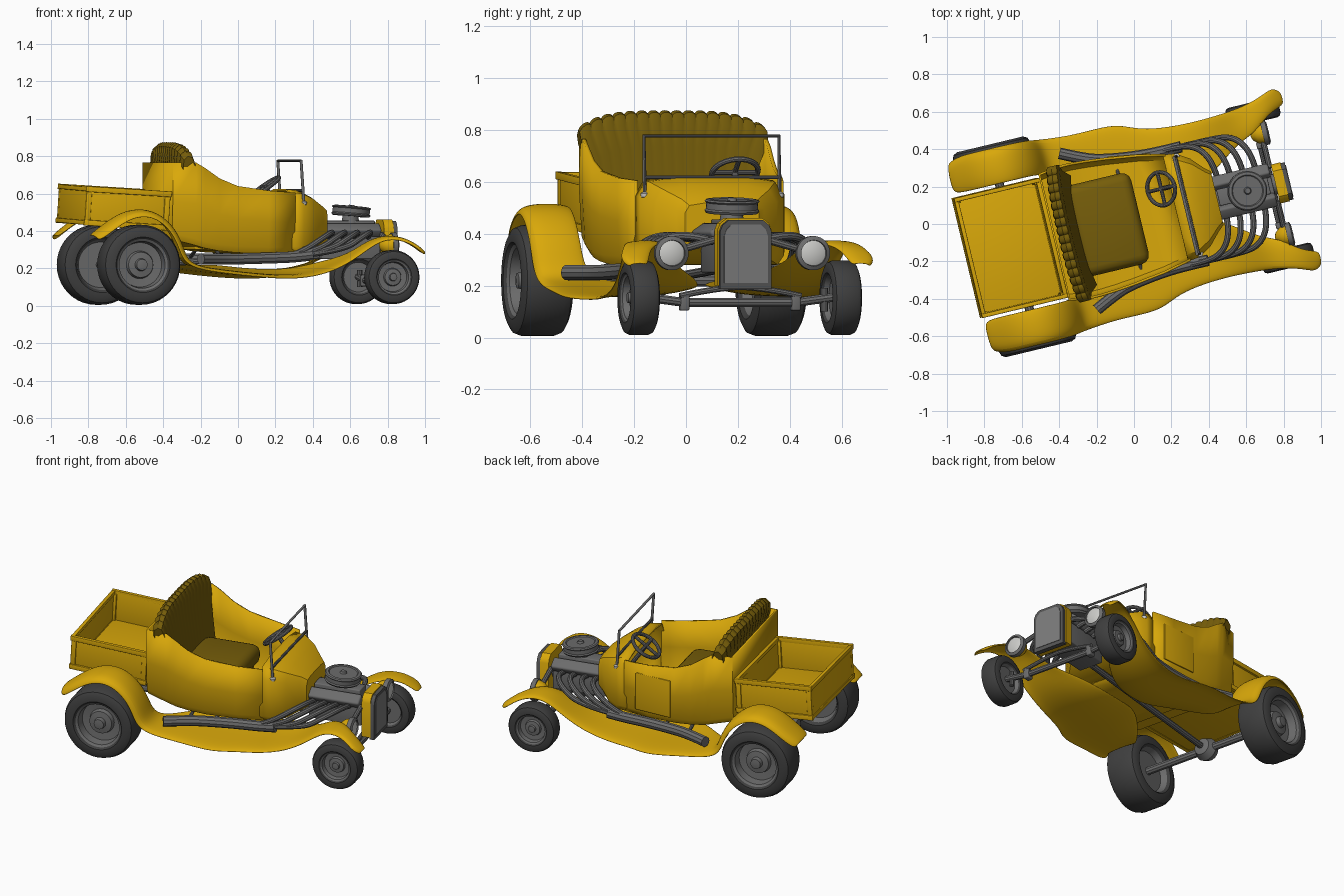
import bpy, bmesh, math
from mathutils import Matrix, Vector

cube = bpy.data.objects.get("Cube")
if cube:
    bpy.data.objects.remove(cube)

def material(name, r, g, b):
    m = bpy.data.materials.new(name)
    m.use_nodes = True
    m.diffuse_color = (r, g, b, 1)
    m.node_tree.nodes["Principled BSDF"].inputs["Base Color"].default_value = (r, g, b, 1)
    return m

YELLOW = material("yellow paint", 0.7, 0.395, 0.003)
HIDE = material("dark gold upholstery", 0.18, 0.11, 0.003)
RUBBER = material("black rubber", 0.05, 0.05, 0.05)
STEEL = material("grey steel", 0.15, 0.15, 0.15)
DARK = material("dark steel", 0.09, 0.09, 0.09)
CORE = material("radiator grey", 0.2, 0.2, 0.2)
GLASS = material("lamp lens", 0.6, 0.6, 0.58)
parts = []

def add(name, mesh, mat):
    mesh.materials.clear()
    mesh.materials.append(mat)
    ob = bpy.data.objects.new(name, mesh)
    bpy.context.collection.objects.link(ob)
    parts.append(ob)
    return ob

def finish(name, bm, mat):
    bmesh.ops.recalc_face_normals(bm, faces=bm.faces)
    me = bpy.data.meshes.new(name)
    bm.to_mesh(me)
    bm.free()
    return add(name, me, mat)

def box(name, c, s, mat, rot=None, bevel=0.006):
    bm = bmesh.new()
    bmesh.ops.create_cube(bm, size=1)
    bmesh.ops.scale(bm, vec=s, verts=bm.verts)
    bmesh.ops.bevel(bm, geom=bm.edges[:], offset=bevel, segments=3, affect='EDGES', profile=0.5)
    m = Matrix.Translation(c) @ (rot or Matrix())
    bmesh.ops.transform(bm, matrix=m, verts=bm.verts)
    return finish(name, bm, mat)

def loft(name, rings, mat, closed=False, caps=(False, False), thick=0.0):
    """Skin a list of equal-length rings of points."""
    bm = bmesh.new()
    vs = [[bm.verts.new(p) for p in ring] for ring in rings]
    n = len(vs[0])
    for r, q in zip(vs, vs[1:]):
        for i in range(n if closed else n - 1):
            j = (i + 1) % n
            bm.faces.new((r[i], r[j], q[j], q[i]))
    if caps[0]:
        bm.faces.new(vs[0])
    if caps[1]:
        bm.faces.new(vs[-1])
    bmesh.ops.remove_doubles(bm, verts=bm.verts, dist=1e-5)
    ob = finish(name, bm, mat)
    if thick:
        mod = ob.modifiers.new("thickness", 'SOLIDIFY')
        mod.thickness, mod.offset = thick, 0
    return ob

def lathe(name, profile, c, mat, axis='Y', side=1, segs=40):
    """Revolve (radius, offset) points about an axis through c."""
    rings = []
    for k in range(segs + 1):
        t = 2 * math.pi * k / segs
        co, si = math.cos(t), math.sin(t)
        pts = {'Y': lambda r, h: (r * co, h * side, r * si),
               'X': lambda r, h: (h, r * co, r * si),
               'Z': lambda r, h: (r * co, r * si, h)}[axis]
        rings.append([Vector(c) + Vector(pts(r, h)) for r, h in profile])
    return loft(name, rings, mat)

def tube(name, pts, r, mat=STEEL, smooth=False, cyclic=False):
    cu = bpy.data.curves.new(name, 'CURVE')
    cu.dimensions, cu.bevel_depth, cu.bevel_resolution, cu.use_fill_caps = '3D', r, 3, True
    sp = cu.splines.new('NURBS' if smooth else 'POLY')
    sp.points.add(len(pts) - 1)
    for p, q in zip(sp.points, pts):
        p.co = (*q, 1)
    sp.use_cyclic_u = cyclic
    if smooth:
        sp.use_endpoint_u, sp.order_u, sp.resolution_u = True, 3, 8
    tmp = bpy.data.objects.new(name, cu)
    bpy.context.collection.objects.link(tmp)
    bpy.context.view_layer.update()
    me = bpy.data.meshes.new_from_object(tmp.evaluated_get(bpy.context.evaluated_depsgraph_get()))
    bpy.data.objects.remove(tmp)
    return add(name, me, mat)

SIDES = (("left", 1), ("right", -1))

# Fenders and running boards: along, height, inner edge, outer edge
path = [(.93, .285, .405, .475), (.895, .315, .39, .505), (.83, .36, .365, .475), (.74, .378, .29, .45),
        (.65, .35, .26, .437), (.56, .28, .2, .43), (.44, .207, .1, .425), (.29, .168, .04, .43), (.15, .165, .03, .453),
        (.06, .17, .03, .5), (-.03, .177, .04, .515), (-.2, .195, .14, .508), (-.34, .215, .26, .52),
        (-.39, .26, .33, .53), (-.415, .34, .34, .535), (-.465, .43, .345, .538), (-.55, .5, .345, .54),
        (-.65, .52, .345, .54), (-.75, .49, .345, .54), (-.84, .425, .345, .54), (-.905, .375, .35, .52)]
for label, s in SIDES:
    rings = []
    for i, (x, z, a, b) in enumerate(path):
        p, q = path[max(i - 1, 0)], path[min(i + 1, len(path) - 1)]
        t = Vector((q[0] - p[0], q[1] - p[1])).normalized()
        lip = 1 if x < -.38 else .5
        inner = -.03 if -.3 < x < .5 else .01
        section = [(0, inner), (.3, 0), (.7, .003), (.92, .015 * lip), (1, .04 * lip)]
        rings.append([(x - t.y * d, s * (a + (b - a) * f), z + t.x * d) for f, d in section])
    f = loft(label + "_fender_and_running_board", rings, YELLOW, thick=0.01)
    sub = f.modifiers.new("smooth", 'SUBSURF')
    sub.levels = sub.render_levels = 2

# Wheels
def wheel(name, c, r, w, rim, side):
    h = w / 2
    tyre = [(rim, -h * .85), (rim * 1.1, -h), (r * .85, -h), (r * .95, -h * .88), (r, -h * .6), (r, h * .6),
            (r * .95, h * .88), (r * .85, h), (rim * 1.1, h), (rim, h * .85)]
    lathe(name + "_tyre", tyre, c, RUBBER, side=side)
    dish = [(0, h * .85), (rim * .22, h * .8), (rim * .25, h * .55), (rim * .5, h * .5), (rim * .55, h * .25),
            (rim * .88, h * .3), (rim * .93, h * .8), (rim * 1.04, h * .9), (rim, -h * .85),
            (rim * .9, -h * .5), (0, -h * .5)]
    lathe(name + "_rim", dish, c, STEEL, side=side)

for label, s in SIDES:
    wheel(label + "_rear_wheel", (-.65, s * .463, .219), .214, .2, .135, s)
    wheel(label + "_front_wheel", (.757, s * .4, .153), .144, .11, .088, s)

# Open body tub: along, half width, top, bottom
rings = []
for x, w, t, b in [(-.43, .345, .765, .36), (-.31, .36, .765, .33), (-.26, .36, .735, .315), (-.18, .355, .68, .3),
                   (-.08, .345, .64, .29), (.1, .32, .615, .285), (.25, .287, .605, .285)]:
    half = [(w, t), (w, (t + b) / 2), (w * .97, b + .03), (w * .92, b)]
    rings.append([(x, y, z) for y, z in half] + [(x, -y, z) for y, z in reversed(half)])
loft("body_tub", rings, YELLOW, caps=(True, False), thick=0.014)

# Cowl tapering to the firewall
rings = []
for x, w, t, b in [(.235, .288, .618, .285), (.3, .28, .612, .285), (.37, .235, .58, .3), (.43, .17, .54, .33),
                   (.46, .145, .515, .345)]:
    half = [(.92, 0), (1, .1), (1, .78), (.88, .95), (.5, 1)]
    half = [(w * u, b + (t - b) * v) for u, v in half]
    rings.append([(x, y, z) for y, z in half] + [(x, -y, z) for y, z in reversed(half)])
loft("cowl", rings, YELLOW, closed=True, caps=(False, True), thick=0.01)
box("door_panel", (.06, .331, .44), (.23, .008, .23), YELLOW, Matrix.Rotation(-.16, 4, 'Z'), 0.003)

# Pleated seat: scallops over the top roll fade out down the face
box("seat_cushion", (-.14, 0, .445), (.36, .5, .12), HIDE, bevel=0.05)
box("seat_base", (-.15, 0, .355), (.28, .5, .11), YELLOW)
pleats, steps = 16, 6
rings = []
for k in range(pleats * steps + 1):
    u = k / (pleats * steps) * 2 - 1
    puff = .011 * abs(math.sin(math.pi * k / steps)) ** .6
    top = .864 - .065 * abs(u) ** 4
    wrap = .022 * abs(u) ** 3
    prof = [(-.29, .46, .3, 0, 0), (-.328, top - .13, .335, .1, 0), (-.338, top - .045, .37, .2, .2),
            (-.355, top - .008, .372, .3, 1), (-.378, top, .372, -.2, 1), (-.4, top - .02, .372, -.8, .6),
            (-.404, top - .06, .365, -.7, 0), (-.395, .68, .33, 0, 0), (-.395, .5, .31, 0, 0)]
    rings.append([(x + wrap + nx * puff, u * hw, z + nz * puff) for x, z, hw, nx, nz in prof])
loft("pleated_seat_back", rings, HIDE, closed=True, caps=(True, True))

# Pickup bed, tipped slightly up at the rear
tilt = Matrix.Rotation(math.radians(3.5), 4, 'Y') @ Matrix.Rotation(math.radians(1.2), 4, 'X')
origin = Matrix.Translation((-.676, 0, .527))
def bed(name, c, s):
    box(name, (origin @ tilt @ Vector(c)), s, YELLOW, tilt, 0.003)
bed("bed_floor", (0, 0, -.09), (.45, .63, .02))
for label, s in (("front", 1), ("rear", -1)):
    bed(label + "_bed_wall", (s * .224, 0, 0), (.012, .62, .19))
    for z in (-.09, .09):
        bed(label + "_bed_rail", (s * .225, 0, z), (.022, .63, .024))
    for y in (-.31, .31):
        bed(label + "_bed_post", (s * .216, y, 0), (.03, .026, .17))
for label, s in SIDES:
    bed(label + "_bed_wall", (0, s * .312, 0), (.44, .01, .19))
    for z in (-.09, .09):
        bed(label + "_bed_rail", (0, s * .318, z), (.472, .022, .03))

# Windshield
w = .267
tube("windshield_frame", [(.305, -w, .55), (.29, -w, .775), (.29, w, .775), (.305, w, .55)], .008)
tube("windshield_bar", [(.3, -w, .617), (.3, w, .617)], .008)
for label, s in SIDES:
    lathe(label + "_windshield_foot", [(0, -.012), (.015, -.01), (.017, .005), (0, .015)], (.305, s * w, .55), GLASS, 'Z', segs=16)

# Steering wheel
hub = Matrix.Translation((.185, .118, .635)) @ Matrix.Rotation(math.radians(-35), 4, 'Y')
def on_wheel(t, r):
    return hub @ Vector((r * math.cos(t), r * math.sin(t), 0))
tube("steering_wheel", [on_wheel(k * math.pi / 16, .09) for k in range(32)], .011, cyclic=True)
for t in (0, math.pi / 2):
    tube("steering_spokes", [on_wheel(t, .088), on_wheel(t, -.088)], .01)
tube("steering_column", [hub @ Vector((0, 0, .008)), hub @ Vector((0, 0, -.25))], .013)

# Engine
box("engine_block", (.61, 0, .325), (.32, .16, .15), STEEL)
box("intake", (.61, 0, .42), (.28, .09, .07), STEEL)
lathe("carburettor", [(0, -.04), (.05, -.04), (.035, .04), (0, .04)], (.625, 0, .475), STEEL, 'Z', segs=20)
cleaner = lathe("air_cleaner", [(0, -.03), (.1, -.03), (.106, -.02), (.1, -.014), (.1, .01), (.106, .016), (.1, .022),
                                (.085, .024), (.08, .019), (.02, .019), (.015, .03), (0, .03)], (0, 0, 0), STEEL, 'Z')
cleaner.matrix_world = Matrix.Translation((.63, 0, .509)) @ Matrix.Rotation(math.radians(5), 4, 'Y')
lathe("fan_pulley", [(0, -.015), (.055, -.015), (.055, .015), (0, .015)], (.775, 0, .34), STEEL, 'X', segs=24)
for label, s in SIDES:
    box(label + "_valve_cover", (.61, s * .08, .405), (.32, .07, .05), STEEL, Matrix.Rotation(-s * .6, 4, 'X'), 0.012)

# Radiator with painted shell
def grille(x, w, low, high):
    half = [(w, low), (w, high - .045), (w * .9, high - .02), (w * .65, high)]
    return [(x, y, z) for y, z in half] + [(x, -y, z) for y, z in reversed(half)]
def slab(name, x0, x1, w, low, high, mat):
    loft(name, [grille(x0, w, low, high), grille(x1, w, low, high)], mat, True, (True, True))
slab("radiator_shell", .785, .838, .107, .2, .46, YELLOW)
slab("radiator_frame", .83, .86, .102, .187, .453, DARK)
slab("radiator_core", .84, .863, .086, .21, .436, CORE)

# Lamps, exhausts and running gear
bucket = [(0, -.07), (.025, -.062), (.048, -.035), (.06, 0), (.06, .012)]
for label, s in SIDES:
    c = (.785, s * .28, .325)
    lathe(label + "_headlight_shell", bucket, c, YELLOW, 'X', segs=28)
    lathe(label + "_headlight_rim", [(.055, -.004), (.066, -.004), (.066, .022), (.05, .03), (.048, .018)], c, STEEL, 'X', segs=28)
    lathe(label + "_headlight_lens", [(.052, .02), (.035, .028), (0, .031)], c, GLASS, 'X', segs=28)
    tube(label + "_headlight_bar", [(.775, s * .09, .38), (.775, s * .25, .335)], .015)
    for k in range(4):
        x = .49 + .07 * k
        tube(label + "_header_pipe", [(x, s * .09, .37), (x, s * .19, .4), (x - .07, s * .3, .375),
                                      (x - .2, s * .318, .29), (.2, s * .31, .26)], .016, smooth=True)
    tube(label + "_side_exhaust", [(.34, s * .312, .272), (.25, s * .31, .26), (.1, s * .315, .255), (-.08, s * .34, .25),
                                   (-.18, s * .37, .25), (-.3, s * .43, .25)], .031, smooth=True)
    for x in (-.02, -.17):
        tube(label + "_exhaust_bracket", [(x, s * .2, .31), (x, s * .35, .26)], .01)
    box(label + "_axle_perch", (.757, s * .22, .135), (.045, .034, .062), STEEL)
    tube(label + "_kingpin", [(.757, s * .335, .1), (.757, s * .335, .19)], .014)
    tube(label + "_front_spring", [(.77, s * .24, .16), (.77, s * .1, .19), (.77, 0, .195)], .012, smooth=True)
tube("front_axle", [(.757, -.37, .155), (.757, -.22, .135), (.757, .22, .135), (.757, .37, .155)], .018)
tube("rear_axle", [(-.65, -.42, .219), (-.65, .42, .219)], .024)
lathe("differential", [(0, -.06), (.05, -.045), (.07, 0), (.05, .045), (0, .06)], (-.65, 0, .219), STEEL, 'X', segs=24)
tube("drive_shaft", [(-.62, 0, .219), (.45, 0, .265)], .018)

# Smooth shading, then turn the whole car to its parked heading
bpy.ops.object.select_all(action='DESELECT')
for ob in parts:
    ob.select_set(True)
bpy.context.view_layer.objects.active = parts[0]
bpy.ops.object.shade_smooth_by_angle(angle=math.radians(35))
heading = Matrix.Translation((-.007, .03, 0)) @ Matrix.Rotation(math.radians(13.5), 4, 'Z')
for ob in parts:
    ob.matrix_world = heading @ ob.matrix_world
